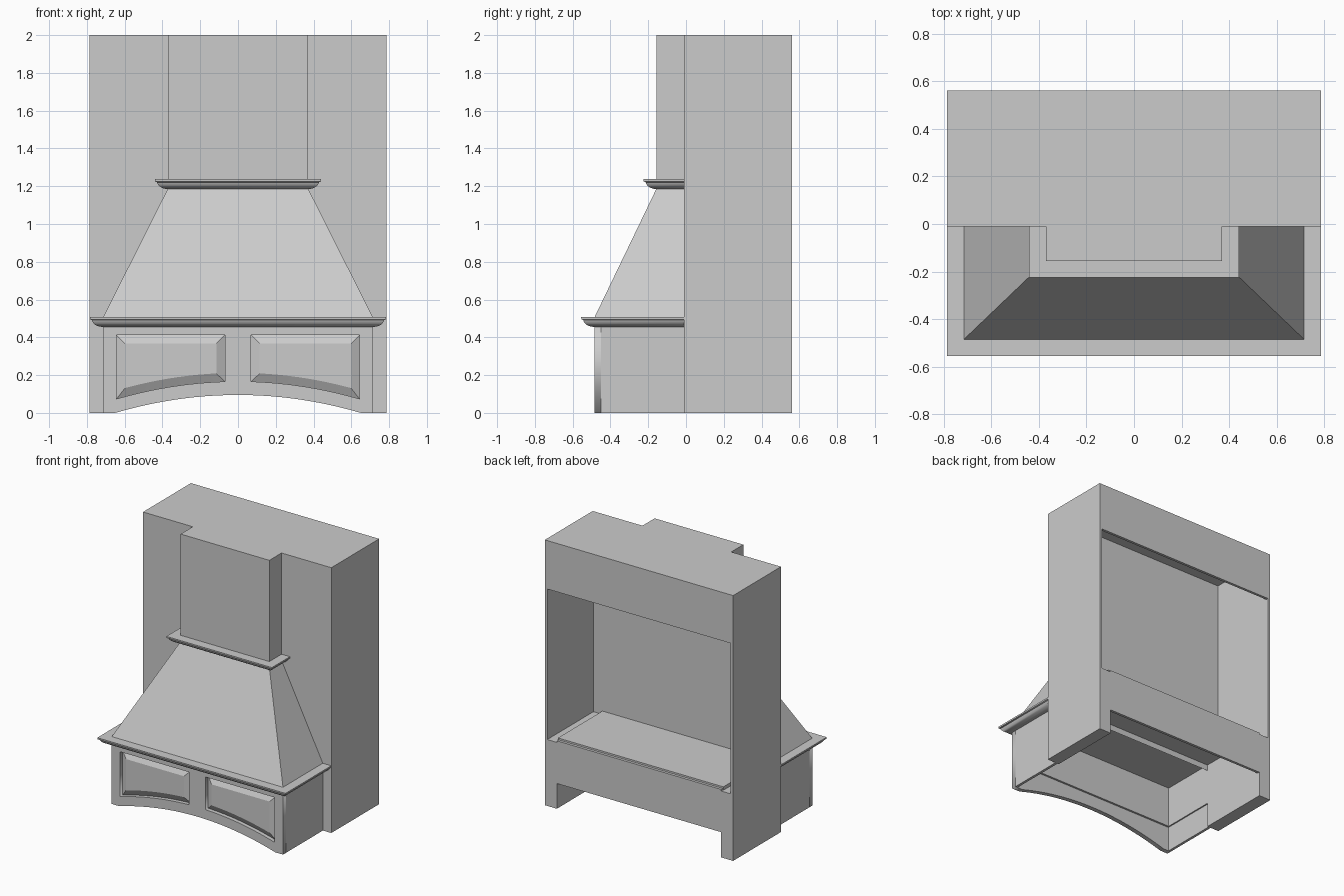
import bpy, bmesh, math

if "Cube" in bpy.data.objects:
    bpy.data.objects.remove(bpy.data.objects["Cube"], do_unlink=True)

# single painted finish
grey = bpy.data.materials.new("plain_grey")
grey.use_nodes = True
COLOUR = (0.6, 0.6, 0.6, 1)
grey.diffuse_color = COLOUR
grey.node_tree.nodes["Principled BSDF"].inputs["Base Color"].default_value = COLOUR


def add_object(name, mesh):
    ob = bpy.data.objects.new(name, mesh)
    bpy.context.collection.objects.link(ob)
    mesh.materials.clear()
    mesh.materials.append(grey)
    return ob


def loft(name, rings, smooth=False):
    """Skin matching rings of points and cap both ends."""
    bm = bmesh.new()
    loops = [[bm.verts.new(p) for p in ring] for ring in rings]
    n = len(loops[0])
    for a, b in zip(loops, loops[1:]):
        for i in range(n):
            j = (i + 1) % n
            bm.faces.new((a[i], a[j], b[j], b[i]))
    bm.faces.new(loops[0][::-1])
    bm.faces.new(loops[-1])
    bmesh.ops.recalc_face_normals(bm, faces=bm.faces)
    mesh = bpy.data.meshes.new(name)
    bm.to_mesh(mesh)
    bm.free()
    ob = add_object(name, mesh)
    if smooth:
        bpy.ops.object.select_all(action='DESELECT')
        ob.select_set(True)
        bpy.context.view_layer.objects.active = ob
        bpy.ops.object.shade_smooth_by_angle(angle=math.radians(35))
    return ob


def rect(x0, x1, y0, y1, z):
    return [(x0, y0, z), (x1, y0, z), (x1, y1, z), (x0, y1, z)]


def box(name, x, y, z):
    return loft(name, [rect(*x, *y, z[0]), rect(*x, *y, z[1])])


def box_pair(name, x, y, z):
    box("left_" + name, x, y, z)
    box("right_" + name, (-x[1], -x[0]), y, z)


W, FRONT, BACK, T = 0.785, -0.01, 0.56, 0.02   # cabinet shell
HW, HY = 0.715, -0.485                         # hood base
CW, CY = 0.37, -0.155                          # chimney
LEG, FLOOR = 0.685, 0.50

# hollow cabinet with a wide opening at the back
box_pair("cabinet_side", (W - T, W), (FRONT, BACK), (FLOOR, 2))
box_pair("cabinet_leg", (LEG, W), (FRONT, BACK), (0, FLOOR))
box("cabinet_top", (-W, W), (FRONT, BACK), (2 - T, 2))
box("cabinet_front", (-W, W), (FRONT, FRONT + T), (FLOOR, 2))
box("back_upper_panel", (-W, W), (BACK - T, BACK), (1.635, 2))
box("back_lower_panel", (-LEG, LEG), (BACK - T, BACK), (0.19, 0.512))
box("cabinet_floor", (-0.69, 0.69), (-0.45, BACK - T), (FLOOR, 0.525))

# chimney and tapered hood
box("chimney", (-CW, CW), (CY, FRONT), (1.23, 2))
loft("tapered_hood", [rect(-HW, HW, HY, FRONT, 0.505),
                      rect(-CW, CW, CY, FRONT, 1.19)])

# crown mouldings: (outward offset, height)
PROFILE = [(0, 0.045), (0, 0), (0.02, 0.002), (0.036, 0.008), (0.048, 0.017),
           (0.056, 0.028), (0.059, 0.036), (0.069, 0.040), (0.070, 0.052)]
for name, w, y, z in (("lower_moulding", HW, HY, 0.455),
                      ("upper_moulding", CW, CY, 1.185)):
    loft(name, [rect(-w - o, w + o, y - o, FRONT, z + h) for o, h in PROFILE], True)

# hood base sides and inner liner
box_pair("base_side", (0.695, HW), (HY + 0.035, FRONT), (0, FLOOR))
box_pair("liner_side", (LEG, 0.695), (-0.45, FRONT), (0.19, FLOOR))
box("liner_front", (-0.695, 0.695), (-0.45, -0.435), (0.19, FLOOR))


def arch(x):
    return 0.095 * (1 - (x / 0.65) ** 2)


def panel_outline(inset):
    """Panel shape with an arched lower edge, on the +x half."""
    x0, x1, top = 0.07 + inset, 0.643 - inset, 0.412 - inset
    pts = [(x1, top), (x0, top)]
    for i in range(13):
        x = x0 + (x1 - x0) * i / 12
        pts.append((x, arch(x) + 0.072 + inset))
    return pts


# arched front board with two panel openings
outline = [(HW, 0), (HW, FLOOR), (-HW, FLOOR), (-HW, 0)]
outline += [(x, arch(x)) for x in (-0.65 + 1.3 * i / 24 for i in range(25))]
hole = panel_outline(0)
curve = bpy.data.curves.new("front_board_outline", 'CURVE')
curve.dimensions = '2D'
curve.fill_mode = 'BOTH'
curve.extrude = 0.0175
for pts in (outline, hole, [(-x, z) for x, z in hole]):
    spline = curve.splines.new('POLY')
    spline.points.add(len(pts) - 1)
    for p, (x, z) in zip(spline.points, pts):
        p.co = (x, z, 0, 1)
    spline.use_cyclic_u = True
helper = bpy.data.objects.new("front_board_helper", curve)
bpy.context.collection.objects.link(helper)
bpy.context.view_layer.update()
depsgraph = bpy.context.evaluated_depsgraph_get()
board_mesh = bpy.data.meshes.new_from_object(helper.evaluated_get(depsgraph))
bpy.data.objects.remove(helper, do_unlink=True)
board = add_object("front_board", board_mesh)
board.rotation_euler.x = math.pi / 2
board.location.y = HY + 0.0175

# raised panels set into the openings
for name, s in (("left_raised_panel", 1), ("right_raised_panel", -1)):
    loft(name, [[(s * x, y, z) for x, z in panel_outline(inset)]
                for inset, y in ((0, -0.45), (0, -0.455), (0.045, -0.48))])
